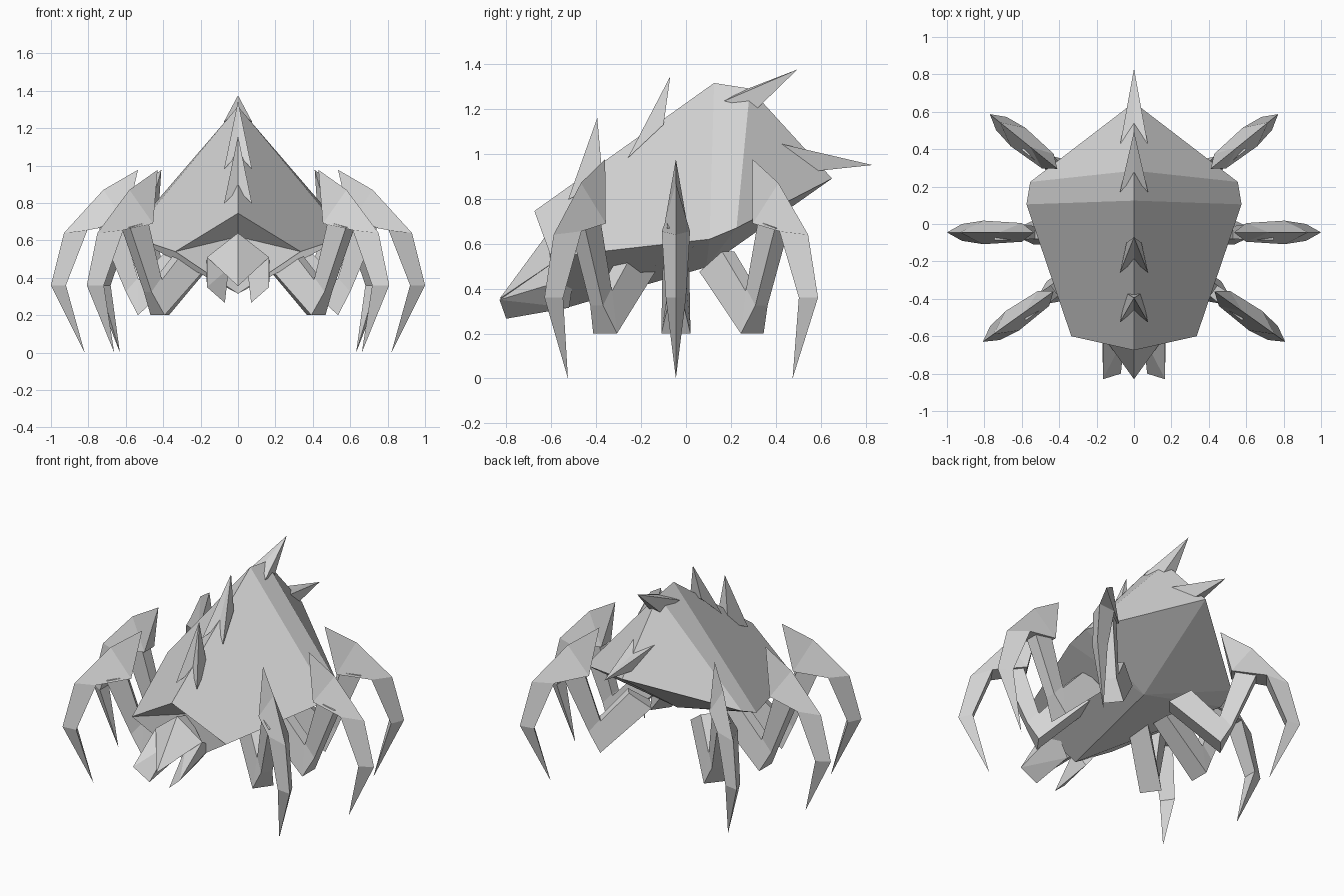
import bpy, bmesh, math
from mathutils import Vector

if "Cube" in bpy.data.objects:
    bpy.data.objects.remove(bpy.data.objects["Cube"])

grey = bpy.data.materials.new("shell grey")
grey.diffuse_color = (0.68, 0.68, 0.68, 1)
grey.use_nodes = True
grey.node_tree.nodes["Principled BSDF"].inputs["Base Color"].default_value = grey.diffuse_color


def finish(name, bm):
    """Turn a bmesh into a flat shaded object."""
    bmesh.ops.recalc_face_normals(bm, faces=bm.faces)
    me = bpy.data.meshes.new(name)
    bm.to_mesh(me)
    bm.free()
    me.materials.append(grey)
    ob = bpy.data.objects.new(name, me)
    bpy.context.collection.objects.link(ob)
    return ob


def add_faces(bm, points, faces):
    vs = [bm.verts.new(p) for p in points]
    for f in faces:
        bm.faces.new([vs[i] for i in f])


def hull(name, points):
    bm = bmesh.new()
    vs = [bm.verts.new(p) for p in points]
    bmesh.ops.convex_hull(bm, input=vs)
    return finish(name, bm)


def loft(bm, rings):
    """Skin equal rings; a ring of one point closes to a tip."""
    vr = [[bm.verts.new(p) for p in r] for r in rings]
    for a, b in zip(vr, vr[1:]):
        n = max(len(a), len(b))
        for i in range(n):
            j = (i + 1) % n
            if len(a) == 1:
                bm.faces.new((a[0], b[i], b[j]))
            elif len(b) == 1:
                bm.faces.new((a[i], a[j], b[0]))
            else:
                bm.faces.new((a[i], a[j], b[j], b[i]))
    for r in (vr[0], vr[-1]):
        if len(r) > 2:
            bm.faces.new(r)


# body: ridged shell over a keeled underside, half built then mirrored
ridge = [(0, -.675, .745), (0, .125, 1.315), (0, .285, 1.29), (0, .65, .89)]
rim = [(.335, -.6, .54), (.575, .105, .62), (.555, .225, .67)]
under = [(0, -.53, .62), (0, -.53, .315), (0, .09, .495)]
half = [(0, 1, 5, 4), (1, 2, 6, 5), (2, 3, 6), (0, 4, 7), (7, 4, 8),
        (8, 4, 5, 9), (5, 6, 9), (6, 3, 9)]
bm = bmesh.new()
for s in (1, -1):
    add_faces(bm, [(x * s, y, z) for x, y, z in ridge + rim + under], half)
bmesh.ops.remove_doubles(bm, verts=bm.verts, dist=0.0005)
finish("body_shell", bm)

# head wedge under the front lip
hull("head", [(0, -.62, .64), (.166, -.6, .51), (-.166, -.6, .51),
              (0, -.83, .355), (0, -.5, .38), (0, -.5, .6)])

# jaws
for side, s in (("right", 1), ("left", -1)):
    hull("jaw_" + side, [(x * s, y, z) for x, y, z in (
        (.166, -.6, .51), (.166, -.83, .35), (.07, -.8, .266),
        (.05, -.6, .45), (.07, -.52, .315), (.17, -.5, .45))])


# back spikes: barbed tips along the ridge, given as (y, z) pairs
def spike(name, tip, barb, notch, rear):
    pts = [(0, *tip), (.075, *barb), (-.075, *barb), (0, *notch),
           (.04, *rear), (-.04, *rear)]
    bm = bmesh.new()
    add_faces(bm, pts, [(0, 2, 3), (0, 3, 1), (0, 1, 4), (0, 4, 5),
                        (0, 5, 2), (1, 3, 4), (3, 2, 5), (3, 5, 4)])
    finish(name, bm)


spike("spike_front", (-.395, 1.16), (-.525, .795), (-.465, .87), (-.37, .875))
spike("spike_middle", (-.07, 1.345), (-.26, .98), (-.2, 1.06), (-.1, 1.13))
spike("spike_top", (.495, 1.375), (.17, 1.235), (.25, 1.28), (.315, 1.2))
spike("spike_rear", (.83, .95), (.42, 1.045), (.5, 1.02), (.455, .91))

# legs: (outward distance from the upper point, height) in each leg's own plane
# claw sections: outer ridge, inner side, half width
arch = [((.185, .87), (.065, .69), .05), ((.395, .64), (.27, .655), .063),
        ((.465, .36), (.385, .36), .045)]
# strut sections: lower side, half width, upper side, half width
strut = [((-.3, .475), .06, (-.17, .565), .035),
         ((0, .2), .065, (-.005, .39), .035),
         ((.065, .325), .035, (0, .4), .035),
         ((.21, .67), .04, (.09, .7), .04)]


def leg(name, ox, oy, angle, s):
    ca, sa = math.cos(math.radians(angle)), math.sin(math.radians(angle))

    def at(u, z, w=0.0):
        return Vector(((ox + u * ca - w * sa) * s, oy + u * sa + w * ca, z))

    bm = bmesh.new()
    # curved claw with an outer ridge
    rings = [[at(0, .977)]]
    for o, i, w in arch:
        rings.append([at(*o), at(*i, w), at(*i, -w)])
    rings.append([at(.285, 0)])
    loft(bm, rings)
    # bent strut from the underside to the claw
    loft(bm, [[at(*a, wa), at(*a, -wa), at(*b, -wb), at(*b, wb)]
              for a, wa, b, wb in strut])
    finish(name, bm)


for side, s in (("right", 1), ("left", -1)):
    leg("front_leg_" + side, .43, -.36, -35.5, s)
    leg("middle_leg_" + side, .535, -.045, 0, s)
    leg("back_leg_" + side, .41, .295, 39, s)
